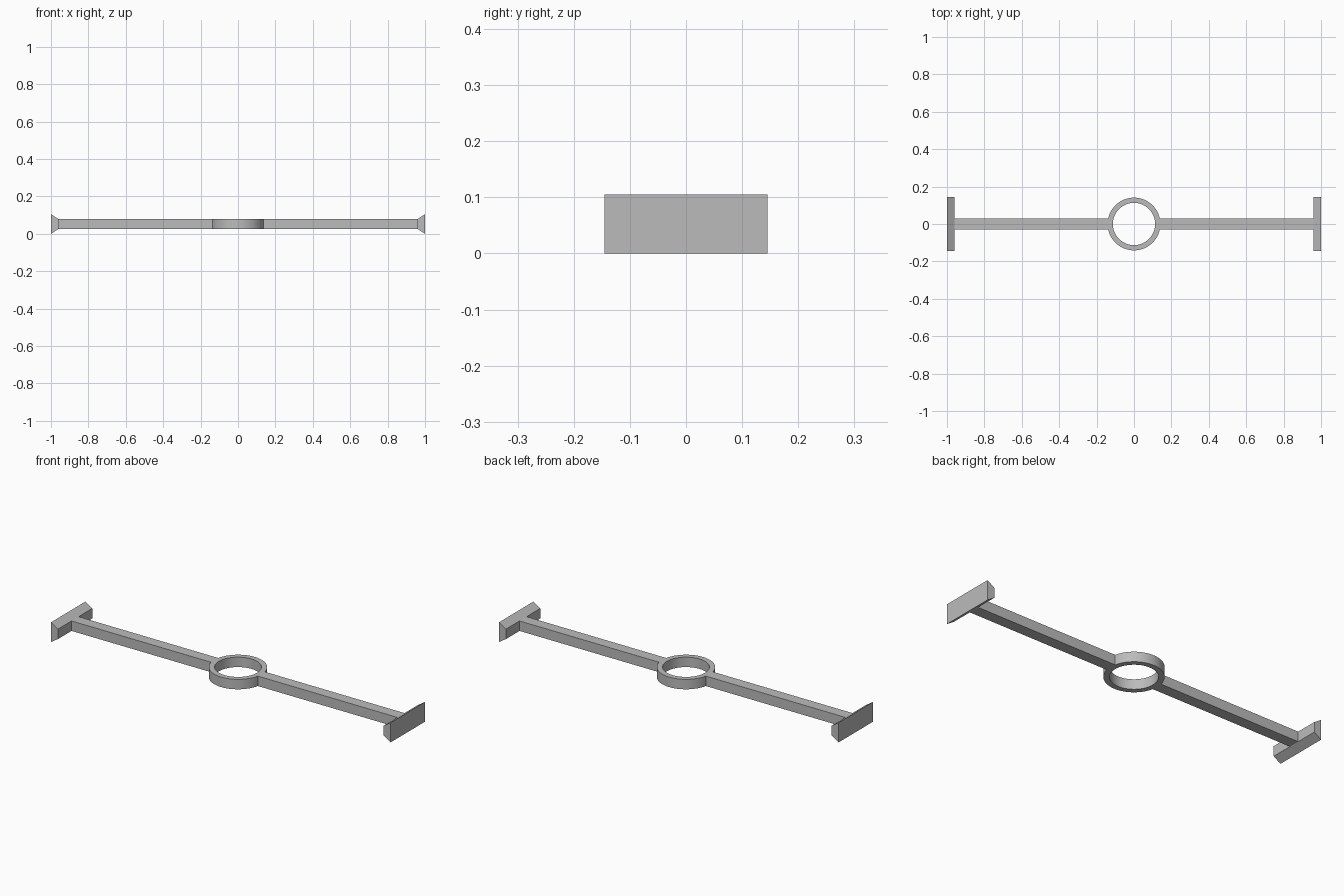
import bpy, bmesh, math

cube = bpy.data.objects.get("Cube")
if cube:
    bpy.data.objects.remove(cube, do_unlink=True)

BOTTOM, TOP = 0.026, 0.079      # height range of bar and ring
PLATE_TOP = 0.105
RING_OUT, RING_IN = 0.141, 0.113
BAR_HALF = 0.03
PLATE_HALF = 0.145
PLATE_INNER = 0.96

grey = bpy.data.materials.new("plain grey")
grey.use_nodes = True
colour = (0.5, 0.5, 0.5, 1)
grey.diffuse_color = colour
grey.node_tree.nodes["Principled BSDF"].inputs["Base Color"].default_value = colour


def extruded(name, profile, offset):
    """Extrude a flat closed profile along an offset vector."""
    bm = bmesh.new()
    face = bm.faces.new([bm.verts.new(p) for p in profile])
    result = bmesh.ops.extrude_face_region(bm, geom=[face], use_keep_orig=True)
    moved = [v for v in result["geom"] if isinstance(v, bmesh.types.BMVert)]
    bmesh.ops.translate(bm, verts=moved, vec=offset)
    return finish(name, bm)


def finish(name, bm):
    bmesh.ops.recalc_face_normals(bm, faces=bm.faces)
    mesh = bpy.data.meshes.new(name)
    bm.to_mesh(mesh)
    bm.free()
    mesh.materials.append(grey)
    obj = bpy.data.objects.new(name, mesh)
    bpy.context.collection.objects.link(obj)
    return obj


# Centre ring: rectangular section spun around z
bm = bmesh.new()
section = [bm.verts.new((r, 0, z)) for r, z in
           ((RING_IN, BOTTOM), (RING_OUT, BOTTOM), (RING_OUT, TOP), (RING_IN, TOP))]
edges = [bm.edges.new((section[i], section[(i + 1) % 4])) for i in range(4)]
bmesh.ops.spin(bm, geom=section + edges, axis=(0, 0, 1), cent=(0, 0, 0),
               angle=math.tau, steps=64)
bmesh.ops.remove_doubles(bm, verts=bm.verts, dist=0.0001)
ring = finish("centre_ring", bm)
bpy.context.view_layer.objects.active = ring
ring.select_set(True)
bpy.ops.object.shade_smooth_by_angle(angle=math.radians(30))
ring.select_set(False)

# Arms and flared end plates on both sides
bar_start = math.sqrt(RING_OUT ** 2 - BAR_HALF ** 2) - 0.002
for side, s in (("left", 1), ("right", -1)):
    extruded(side + "_arm",
             [(s * bar_start, y, z) for y, z in
              ((-BAR_HALF, BOTTOM), (BAR_HALF, BOTTOM), (BAR_HALF, TOP), (-BAR_HALF, TOP))],
             (s * (PLATE_INNER - bar_start), 0, 0))
    extruded(side + "_end_plate",
             [(s * x, -PLATE_HALF, z) for x, z in
              ((PLATE_INNER, BOTTOM), (1, 0), (1, PLATE_TOP), (PLATE_INNER, TOP))],
             (0, 2 * PLATE_HALF, 0))
